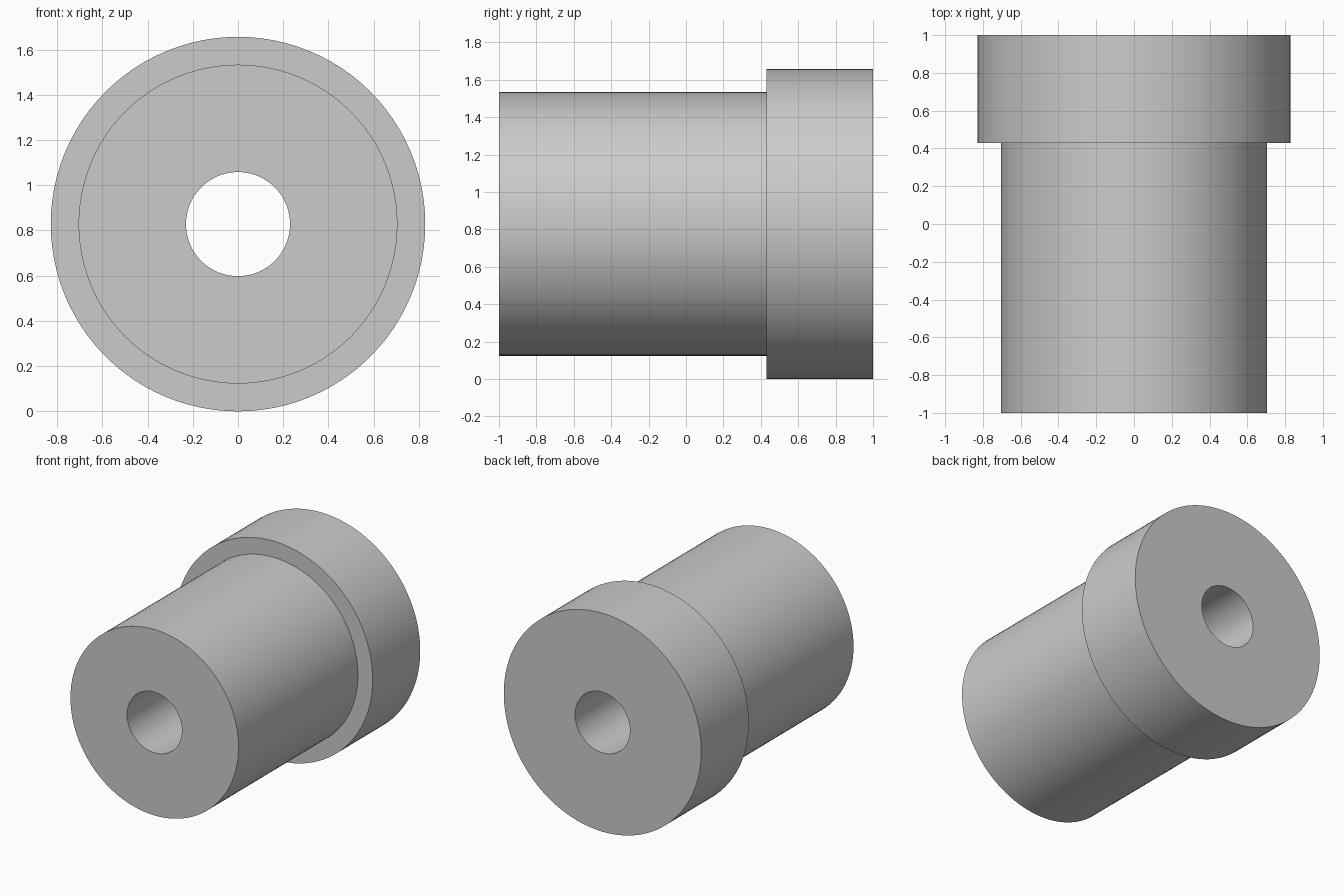
import bpy, bmesh, math
from mathutils import Matrix, Vector

cube = bpy.data.objects.get("Cube")
if cube:
    bpy.data.objects.remove(cube, do_unlink=True)

FLANGE_R, BODY_R, BORE_R = 0.828, 0.705, 0.23
FRONT, STEP, BACK = -1.0, 0.43, 1.0
SEGMENTS = 96

# Plain grey finish
grey = bpy.data.materials.new("grey")
grey.use_nodes = True
colour = (0.6, 0.6, 0.6, 1)
grey.diffuse_color = colour
grey.node_tree.nodes["Principled BSDF"].inputs["Base Color"].default_value = colour

# Closed (radius, y) section of the flanged sleeve, turned around the y axis
section = [(BORE_R, FRONT), (BODY_R, FRONT), (BODY_R, STEP),
           (FLANGE_R, STEP), (FLANGE_R, BACK), (BORE_R, BACK)]
bm = bmesh.new()
rings = []
for i in range(SEGMENTS):
    turn = Matrix.Rotation(math.tau * i / SEGMENTS, 3, 'Y')
    rings.append([bm.verts.new(turn @ Vector((0, y, r))) for r, y in section])
for i, ring in enumerate(rings):
    following = rings[(i + 1) % SEGMENTS]
    for j in range(len(section)):
        k = (j + 1) % len(section)
        bm.faces.new((ring[j], ring[k], following[k], following[j]))
bmesh.ops.recalc_face_normals(bm, faces=bm.faces)

mesh = bpy.data.meshes.new("flanged_bushing")
bm.to_mesh(mesh)
bm.free()
mesh.materials.append(grey)
bushing = bpy.data.objects.new("flanged_bushing", mesh)
bushing.location.z = FLANGE_R
bpy.context.collection.objects.link(bushing)

# Smooth walls with sharp rims
bpy.ops.object.select_all(action='DESELECT')
bushing.select_set(True)
bpy.context.view_layer.objects.active = bushing
bpy.ops.object.shade_smooth_by_angle(angle=math.radians(30))
